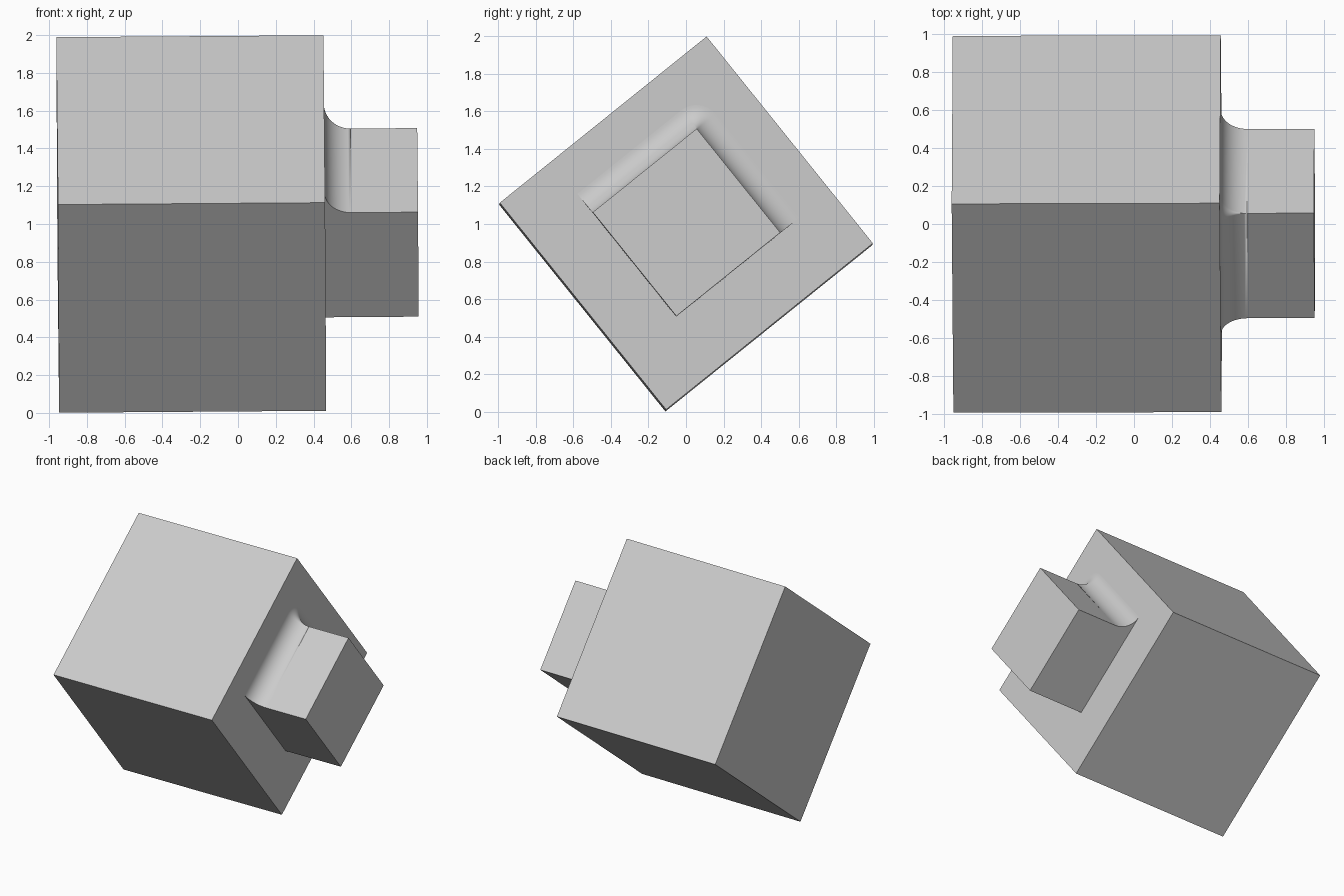
import bpy
import bmesh
import math
from mathutils import Matrix, Vector

if "Cube" in bpy.data.objects:
    bpy.data.objects.remove(bpy.data.objects["Cube"], do_unlink=True)

SIDE = 1.414                 # large block
BOSS = 0.71                  # square boss
BOSS_LEN = 0.493
FILLET_OUT, FILLET_X = 0.13, 0.14
FACE_X = SIDE / 2            # face of the block that carries the boss
H = BOSS / 2

# Shared pose: the block rests on one edge with a very slight tilt
POSE = (Matrix.Translation((-0.2475, 0, 1.0))
        @ Matrix.Rotation(0.0025, 4, 'Z')
        @ Matrix.Rotation(-0.0072, 4, 'Y')
        @ Matrix.Rotation(math.radians(38.8), 4, 'X'))

grey = bpy.data.materials.new("plain grey")
grey.use_nodes = True
GREY = (0.6, 0.6, 0.6, 1)
grey.diffuse_color = GREY
grey.node_tree.nodes["Principled BSDF"].inputs["Base Color"].default_value = GREY


def finish(bm, name):
    bmesh.ops.transform(bm, matrix=POSE, verts=bm.verts)
    mesh = bpy.data.meshes.new(name)
    bm.to_mesh(mesh)
    bm.free()
    mesh.materials.append(grey)
    obj = bpy.data.objects.new(name, mesh)
    bpy.context.collection.objects.link(obj)
    return obj


def box(name, size, centre):
    bm = bmesh.new()
    bmesh.ops.create_cube(bm, size=1, matrix=Matrix.Translation(centre) @ Matrix.Diagonal((*size, 1)))
    return finish(bm, name)


box("block", (SIDE, SIDE, SIDE), (0, 0, 0))
box("boss", (BOSS_LEN + 0.02, BOSS, BOSS), (FACE_X + BOSS_LEN / 2 - 0.01, 0, 0))

# Concave fillet along two sides of the boss, turning round their shared corner
STEPS, TURN = 16, 12
arc = [math.pi / 2 * i / STEPS for i in range(STEPS + 1)]
profile = [(FILLET_X * (1 - math.cos(a)), FILLET_OUT * (1 - math.sin(a))) for a in arc]

stations = [((-H, H), math.pi / 2)]
stations += [((H, H), math.pi / 2 * (1 - i / TURN)) for i in range(TURN + 1)]
stations += [((H, -H), 0.0)]

bm = bmesh.new()
rings = []
for (y, z), a in stations:
    rings.append([bm.verts.new(Vector((FACE_X + px, y + out * math.cos(a), z + out * math.sin(a))))
                  for px, out in profile])
for r0, r1 in zip(rings, rings[1:]):
    for i in range(STEPS):
        bm.faces.new((r0[i], r1[i], r1[i + 1], r0[i + 1]))

# Flat end caps, flush with the plain sides of the boss
for ring, (y, z), flip in ((rings[0], (-H, H), False), (rings[-1], (H, -H), True)):
    corner = bm.verts.new((FACE_X, y, z))
    for i in range(STEPS):
        tri = (corner, ring[i], ring[i + 1])
        bm.faces.new(tri[::-1] if flip else tri)
bmesh.ops.remove_doubles(bm, verts=bm.verts, dist=1e-6)
bmesh.ops.recalc_face_normals(bm, faces=bm.faces)
bm.faces.ensure_lookup_table()
# Make the curved strip face away from the block and boss
bm.normal_update()
if bm.faces[STEPS // 2].normal.x < 0:
    bmesh.ops.reverse_faces(bm, faces=bm.faces)
fillet = finish(bm, "fillet")

bpy.ops.object.select_all(action='DESELECT')
fillet.select_set(True)
bpy.context.view_layer.objects.active = fillet
bpy.ops.object.shade_smooth_by_angle(angle=math.radians(35))
